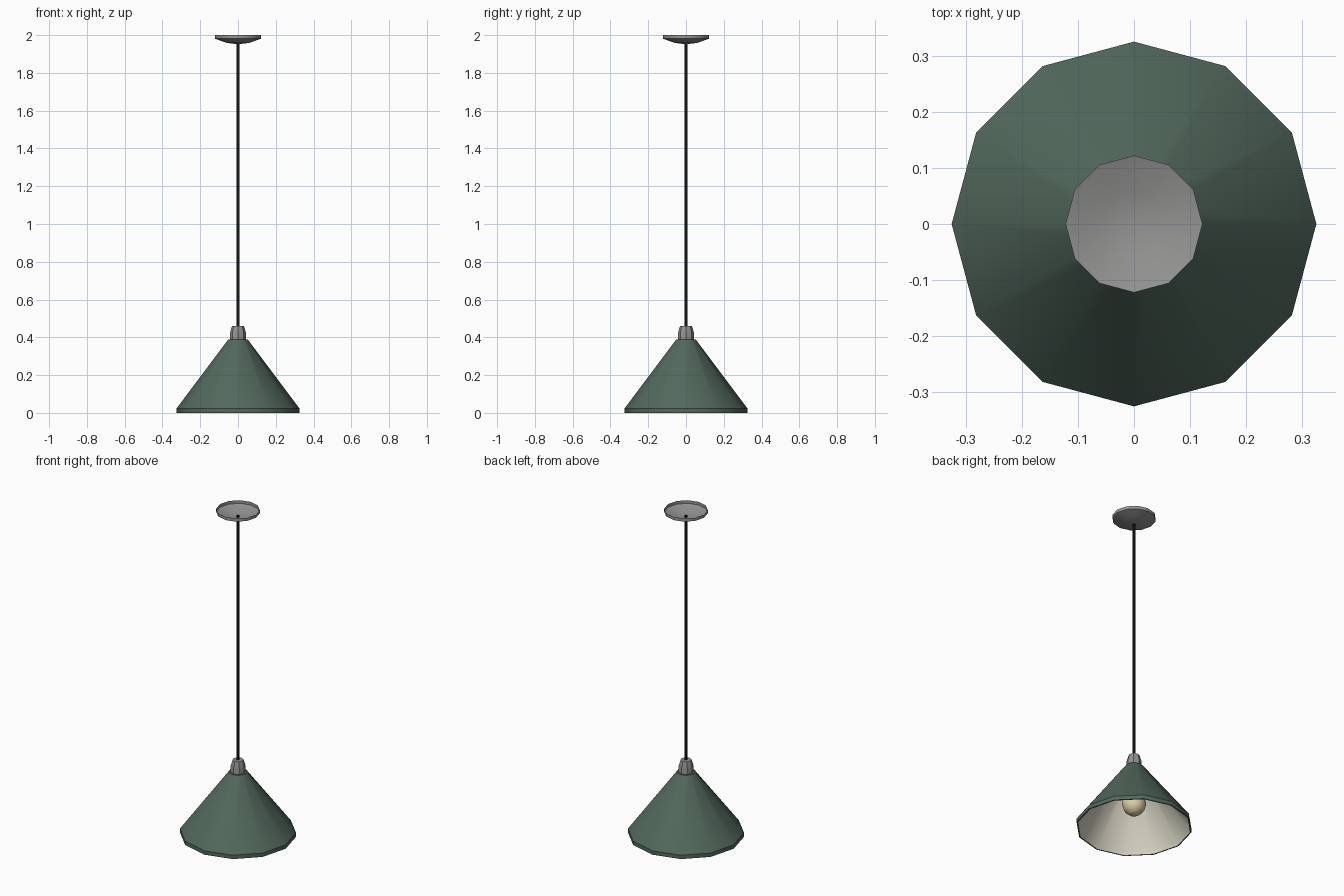
import bpy, bmesh, math

if "Cube" in bpy.data.objects:
    bpy.data.objects.remove(bpy.data.objects["Cube"])


def material(name, rgb):
    m = bpy.data.materials.new(name)
    m.diffuse_color = (*rgb, 1)
    m.use_nodes = True
    m.node_tree.nodes["Principled BSDF"].inputs["Base Color"].default_value = m.diffuse_color
    return m


GREEN = material("green enamel", (0.085, 0.14, 0.108))
CREAM = material("cream lining", (0.66, 0.64, 0.53))
GREY = material("grey metal", (0.29, 0.29, 0.285))
BLACK = material("black cord", (0.012, 0.012, 0.012))
GLOW = material("warm bulb", (0.74, 0.63, 0.38))


def lathe(name, profile, sides, mats, rule=None):
    """Turn a (radius, z) profile around z; rule gives the material of each band."""
    bm = bmesh.new()
    rings = []
    for r, z in profile:
        if r == 0:
            rings.append([bm.verts.new((0, 0, z))] * sides)
        else:
            rings.append([bm.verts.new((r * math.cos(a), r * math.sin(a), z))
                          for a in (2 * math.pi * i / sides for i in range(sides))])
    for band, (lo, hi) in enumerate(zip(rings, rings[1:])):
        for i in range(sides):
            j = (i + 1) % sides
            corners = list(dict.fromkeys((lo[i], lo[j], hi[j], hi[i])))
            face = bm.faces.new(corners)
            face.material_index = rule(band) if rule else 0
    mesh = bpy.data.meshes.new(name)
    bm.to_mesh(mesh)
    bm.free()
    for m in mats:
        mesh.materials.append(m)
    ob = bpy.data.objects.new(name, mesh)
    bpy.context.collection.objects.link(ob)
    bpy.ops.object.select_all(action='DESELECT')
    ob.select_set(True)
    bpy.context.view_layer.objects.active = ob
    bpy.ops.object.shade_smooth_by_angle(angle=math.radians(35))
    return ob


# Conical shade: green outside, cream lining inside
lathe("shade",
      [(0.318, 0.0), (0.325, 0.0), (0.325, 0.024), (0.052, 0.388), (0.0, 0.388)],
      12, [GREEN])
lathe("shade_lining",
      [(0.0, 0.378), (0.046, 0.378), (0.317, 0.022), (0.318, 0.0)],
      12, [CREAM])

# Socket cap on top of the shade
lathe("socket_cap",
      [(0.0, 0.384), (0.042, 0.384), (0.042, 0.425), (0.031, 0.461), (0.0, 0.461)],
      8, [GREY])

# Bulb and its holder inside the shade
lathe("bulb_holder", [(0.0, 0.25), (0.032, 0.25), (0.032, 0.379), (0.0, 0.379)],
      8, [GREY])
lathe("bulb",
      [(0.0, 0.08), (0.032, 0.088), (0.058, 0.113), (0.068, 0.15),
       (0.06, 0.19), (0.04, 0.23), (0.03, 0.262)],
      10, [GLOW])

# Hanging cord, an open tube
lathe("cord", [(0.008, 0.455), (0.008, 1.962)], 6, [BLACK])

# Ceiling canopy, a shallow dish open at the top
lathe("ceiling_canopy",
      [(0.0, 1.951), (0.06, 1.959), (0.122, 1.981), (0.122, 2.0)],
      12, [GREY])
